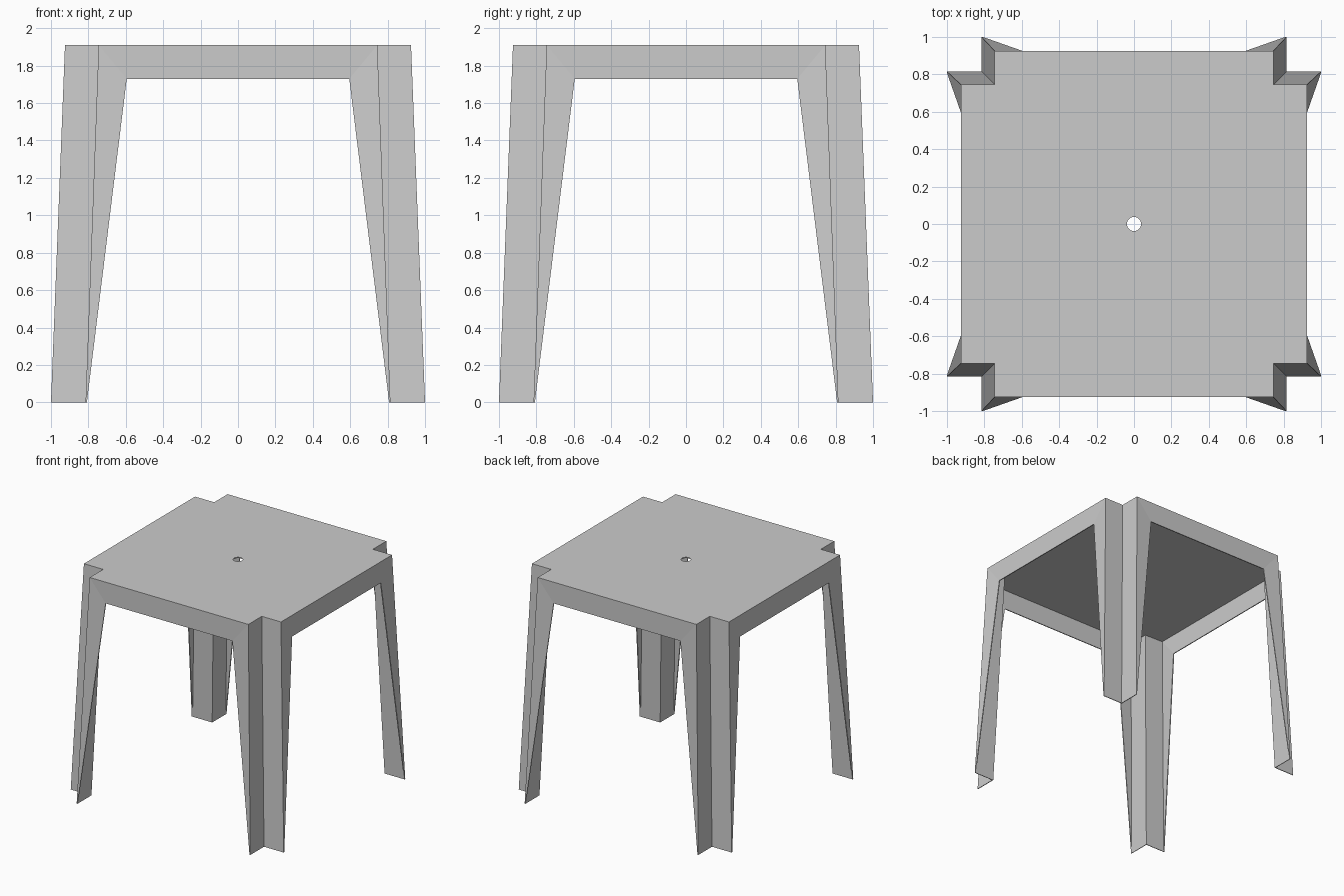
import bpy, bmesh, math
from mathutils import Matrix, Vector

if "Cube" in bpy.data.objects:
    bpy.data.objects.remove(bpy.data.objects["Cube"])

TOP, APRON = 1.91, 1.73          # seat height, lower edge of apron
HALF, NOTCH = 0.925, 0.745       # seat half width, corner notch position
FOOT, FOOT_IN = 1.0, 0.815       # foot spread, inner foot corner
OPEN, TIP = 0.595, 0.808         # leg opening at apron, fin width end at foot

bm = bmesh.new()


def face(points, rot):
    bm.faces.new([bm.verts.new(rot @ Vector(p)) for p in points])


outline = []
for k in range(4):
    rot = Matrix.Rotation(k * math.pi / 2, 4, 'Z')
    a, b = (-NOTCH, -HALF, TOP), (NOTCH, -HALF, TOP)
    c, d = (OPEN, -HALF, APRON), (-OPEN, -HALF, APRON)
    inner_top, inner_foot = (NOTCH, -NOTCH, TOP), (FOOT_IN, -FOOT_IN, 0)
    # apron and the two tapering leg fins of this side
    face([a, d, c, b], rot)
    face([b, c, (TIP, -FOOT, 0), (FOOT_IN, -FOOT, 0)], rot)
    face([a, (-FOOT_IN, -FOOT, 0), (-TIP, -FOOT, 0), d], rot)
    # notched corner panels of the leg
    face([b, (FOOT_IN, -FOOT, 0), inner_foot, inner_top], rot)
    face([inner_top, inner_foot, (FOOT, -FOOT_IN, 0), (HALF, -NOTCH, TOP)], rot)
    outline += [rot @ Vector(p) for p in (a, b, inner_top)]

# seat with a round drain hole
edges = []
hole = [Vector((0.038 * math.cos(t * math.tau / 24), 0.038 * math.sin(t * math.tau / 24), TOP))
        for t in range(24)]
for loop in (outline, hole):
    vs = [bm.verts.new(p) for p in loop]
    edges += [bm.edges.new((vs[i - 1], vs[i])) for i in range(len(vs))]
bmesh.ops.triangle_fill(bm, edges=edges, use_beauty=True, normal=(0, 0, 1))

# weld into one moulded shell with outward normals
bmesh.ops.remove_doubles(bm, verts=bm.verts[:], dist=1e-4)
bmesh.ops.recalc_face_normals(bm, faces=bm.faces[:])
seat = max(bm.faces, key=lambda f: f.calc_center_median().z)
if seat.normal.z < 0:
    bmesh.ops.reverse_faces(bm, faces=bm.faces[:])

mesh = bpy.data.meshes.new("stool_shell")
bm.to_mesh(mesh)
bm.free()
stool = bpy.data.objects.new("stool_shell", mesh)
bpy.context.collection.objects.link(stool)

# thin sheet thickness, growing inward
mod = stool.modifiers.new("thickness", 'SOLIDIFY')
mod.thickness = 0.008
mod.offset = -1
